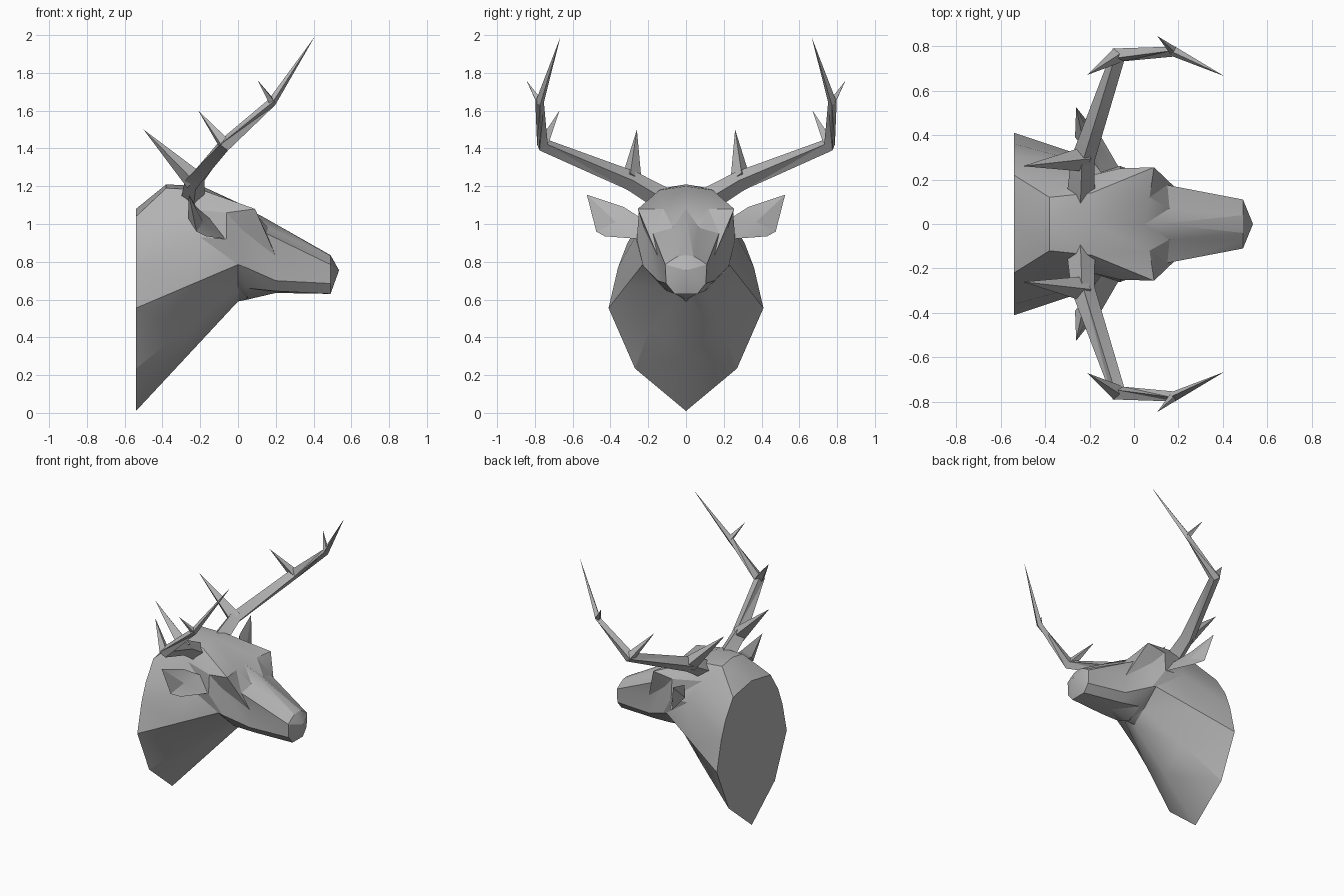
import bpy
import bmesh
from mathutils import Vector

default_cube = bpy.data.objects.get("Cube")
if default_cube:
    bpy.data.objects.remove(default_cube, do_unlink=True)

# One plain grey for the whole model
grey = bpy.data.materials.new("stone_grey")
grey.use_nodes = True
grey.diffuse_color = (0.45, 0.45, 0.45, 1)
grey.node_tree.nodes["Principled BSDF"].inputs["Base Color"].default_value = grey.diffuse_color


def finish(name, bm, merge_center=False):
    """Turn a half-model bmesh into an object mirrored left to right."""
    bmesh.ops.recalc_face_normals(bm, faces=bm.faces)
    mesh = bpy.data.meshes.new(name)
    bm.to_mesh(mesh)
    bm.free()
    mesh.materials.append(grey)
    part = bpy.data.objects.new(name, mesh)
    bpy.context.collection.objects.link(part)
    mirror = part.modifiers.new("mirror_sides", "MIRROR")
    mirror.use_axis = (False, True, False)
    mirror.use_mirror_merge = merge_center
    mirror.use_clip = merge_center
    bpy.ops.object.select_all(action="DESELECT")
    part.select_set(True)
    bpy.context.view_layer.objects.active = part
    bpy.ops.object.shade_smooth_by_angle(angle=0.35)
    return part


def fan(bm, rim, apex, closed=False):
    """Join a row of vertices to one point with triangles."""
    point = bm.verts.new(apex)
    following = rim[1:] + rim[:1] if closed else rim[1:]
    for first, second in zip(rim, following):
        bm.faces.new((first, second, point))


def bridge(bm, first, second, closed=False):
    """Join two matching rows of vertices with triangles."""
    count = len(first)
    for i in range(count if closed else count - 1):
        j = (i + 1) % count
        bm.faces.new((first[i], first[j], second[j]))
        bm.faces.new((first[i], second[j], second[i]))


def branch(bm, points, radii):
    """Four-sided tapering limb that follows a path to a sharp end."""
    path = [Vector(p) for p in points]
    previous = None
    for i, radius in enumerate(radii):
        heading = (path[i + 1] - path[i]).normalized()
        if i:
            heading += (path[i] - path[i - 1]).normalized()
        heading.normalize()
        side = heading.cross(Vector((0, 0, 1))).normalized()
        up = side.cross(heading)
        ring = [bm.verts.new(path[i] + radius * d) for d in (side, up, -side, -up)]
        if previous:
            bridge(bm, previous, ring, closed=True)
        else:
            bm.faces.new(ring)
        previous = ring
    fan(bm, previous, path[-1], closed=True)


# Half cross-sections of neck and head, each from top centre to bottom centre
neck_back = [(-.54, 0, 1.08), (-.54, .22, 1.04), (-.54, .31, .9), (-.54, .36, .77),
             (-.54, .41, .555), (-.54, .27, .235), (-.54, 0, .01)]
nape = [(-.38, 0, 1.21), (-.38, .12, 1.19), (-.27, .2, 1.08), (-.2, .27, .93),
        (-.27, .32, .67), (-.27, .19, .45), (-.27, 0, .3)]
crown = [(-.19, 0, 1.2), (-.19, .14, 1.18), (-.06, .25, 1.06), (-.06, .26, .92),
         (0, .23, .785), (0, .1, .665), (0, 0, .59)]
brow = [(.05, 0, 1.08), (.07, .12, 1.08), (.09, .255, 1.08), (.02, .22, .97),
        (.03, .225, .775), (.05, .12, .66), (.05, 0, .6)]
cheek = [(.12, 0, 1.045), (.16, .07, .98), (.15, .175, .95), (.2, .15, .83),
         (.2, .15, .7), (.2, .1, .645), (.2, 0, .635)]
muzzle = [(.49, 0, .835), (.49, .04, .83), (.49, .075, .81), (.49, .11, .785),
          (.49, .105, .685), (.49, .06, .63), (.49, 0, .63)]

bm = bmesh.new()
rows = [[bm.verts.new(p) for p in section]
        for section in (neck_back, nape, crown, brow, cheek, muzzle)]
for first, second in zip(rows, rows[1:]):
    bridge(bm, first, second)
bm.faces.new(rows[0])
fan(bm, rows[-1], (.535, 0, .755))
finish("head_and_neck", bm, merge_center=True)

# Ears: a leaf-shaped rim with a hollow front and a raised back
bm = bmesh.new()
rim = [bm.verts.new(p) for p in
       [(-.06, .24, .92), (-.17, .43, .935), (-.22, .475, .96),
        (-.26, .525, 1.155), (-.22, .33, 1.09), (-.14, .22, 1.02)]]
fan(bm, rim, (-.185, .37, 1.01), closed=True)
fan(bm, rim, (-.265, .39, 1.03), closed=True)
finish("ears", bm)

# Antlers: one main beam with three tines on each side
root, fork, bend, upper = ((-.24, .1, 1.12), (-.23, .29, 1.23),
                           (-.07, .76, 1.42), (.18, .775, 1.645))
bm = bmesh.new()
branch(bm, [root, fork, bend, upper, (.405, .665, 1.99)], [.065, .053, .038, .023])
for start, tip, radius in ((fork, (-.5, .26, 1.5), .055),
                           (bend, (-.21, .67, 1.6), .036),
                           (upper, (.105, .845, 1.76), .021)):
    branch(bm, [start, tip], [radius])
finish("antlers", bm)
